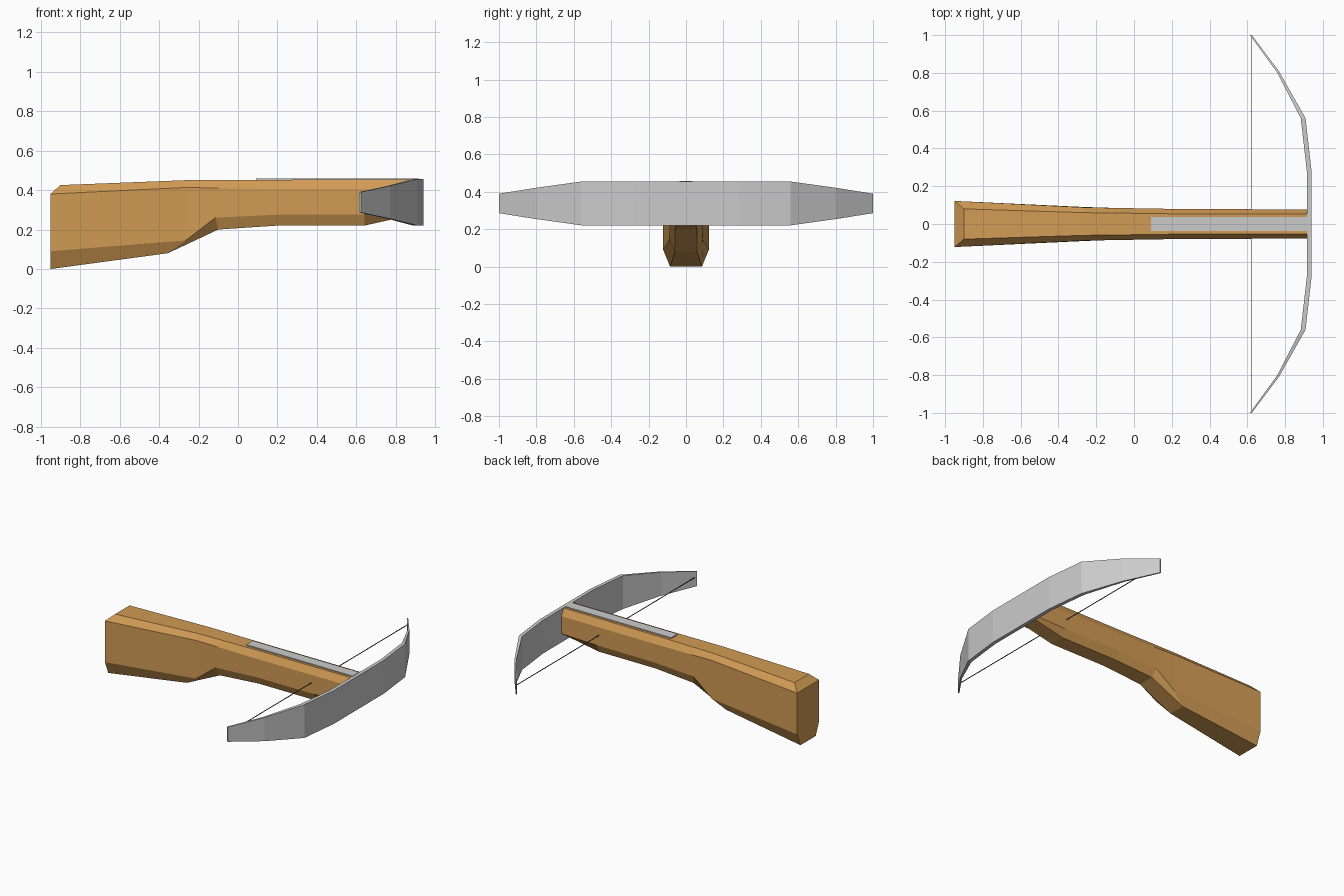
import bpy, bmesh

cube = bpy.data.objects.get("Cube")
if cube:
    bpy.data.objects.remove(cube, do_unlink=True)


def material(name, rgb):
    m = bpy.data.materials.new(name)
    m.use_nodes = True
    m.diffuse_color = (*rgb, 1)
    bsdf = next(n for n in m.node_tree.nodes if n.type == 'BSDF_PRINCIPLED')
    bsdf.inputs["Base Color"].default_value = (*rgb, 1)
    return m


wood = material("warm wood", (0.64, 0.33, 0.09))
steel = material("light steel", (0.6, 0.6, 0.6))
cord = material("dark cord", (0.06, 0.06, 0.06))


def finish(name, bm, mat):
    bmesh.ops.recalc_face_normals(bm, faces=bm.faces)
    mesh = bpy.data.meshes.new(name)
    bm.to_mesh(mesh)
    bm.free()
    mesh.materials.append(mat)
    obj = bpy.data.objects.new(name, mesh)
    bpy.context.collection.objects.link(obj)
    return obj


def bridge(bm, rings):
    for a, b in zip(rings, rings[1:]):
        n = len(a)
        for i in range(n):
            bm.faces.new((a[i], a[(i + 1) % n], b[(i + 1) % n], b[i]))


# Stock: eight-sided loft; each section lists bottom, lower, upper and top points
sections = [
    [(-.95, .085, 0), (-.95, .122, .09), (-.95, .122, .38), (-.9, .08, .425)],
    [(-.355, .06, .08), (-.264, .09, .145), (-.264, .088, .413), (-.264, .06, .45)],
    [(-.1, .058, .2), (-.115, .084, .26), (-.1, .085, .41), (-.1, .058, .451)],
    [(.2, .053, .22), (.2, .08, .275), (.2, .08, .405), (.2, .054, .452)],
    [(.64, .053, .22), (.64, .078, .275), (.64, .078, .405), (.64, .053, .453)],
    [(.915, .053, .281), (.915, .077, .283), (.915, .077, .405), (.915, .052, .453)],
]
bm = bmesh.new()
rings = []
for half in sections:
    loop = half + [(x, -y, z) for x, y, z in reversed(half)]
    rings.append([bm.verts.new(p) for p in loop])
bridge(bm, rings)
butt = rings[0]
bm.faces.new([butt[i] for i in (0, 1, 2, 5, 6, 7)])
bm.faces.new(butt[2:6])
bm.faces.new(rings[-1])
finish("stock", bm, wood)

# Bow: tapered strip swept back at both ends (y, inner x, outer x, half height)
arm = [(.28, .915, .94, .117), (.56, .883, .908, .117),
       (.805, .756, .77, .083), (1, .614, .624, .052)]
stations = [(-y, a, b, h) for y, a, b, h in reversed(arm)] + arm
bm = bmesh.new()
rings = []
for y, a, b, h in stations:
    corners = ((a, -h), (b, -h), (b, h), (a, h))
    rings.append([bm.verts.new((x, y, .338 + dz)) for x, dz in corners])
bridge(bm, rings)
bm.faces.new(rings[0])
bm.faces.new(rings[-1])
finish("bow", bm, steel)


def box(name, lo, hi, mat):
    bm = bmesh.new()
    bmesh.ops.create_cube(bm, size=1)
    for v in bm.verts:
        v.co = [(l + h) / 2 + c * (h - l) for l, h, c in zip(lo, hi, v.co)]
    return finish(name, bm, mat)


# Bolt rail on the top face
box("bolt_rail", (.09, -.036, .44), (.916, .036, .459), steel)

# Bowstring between the two tips, passing through the stock
box("bowstring", (.622, -.99, .346), (.626, .99, .35), cord)
